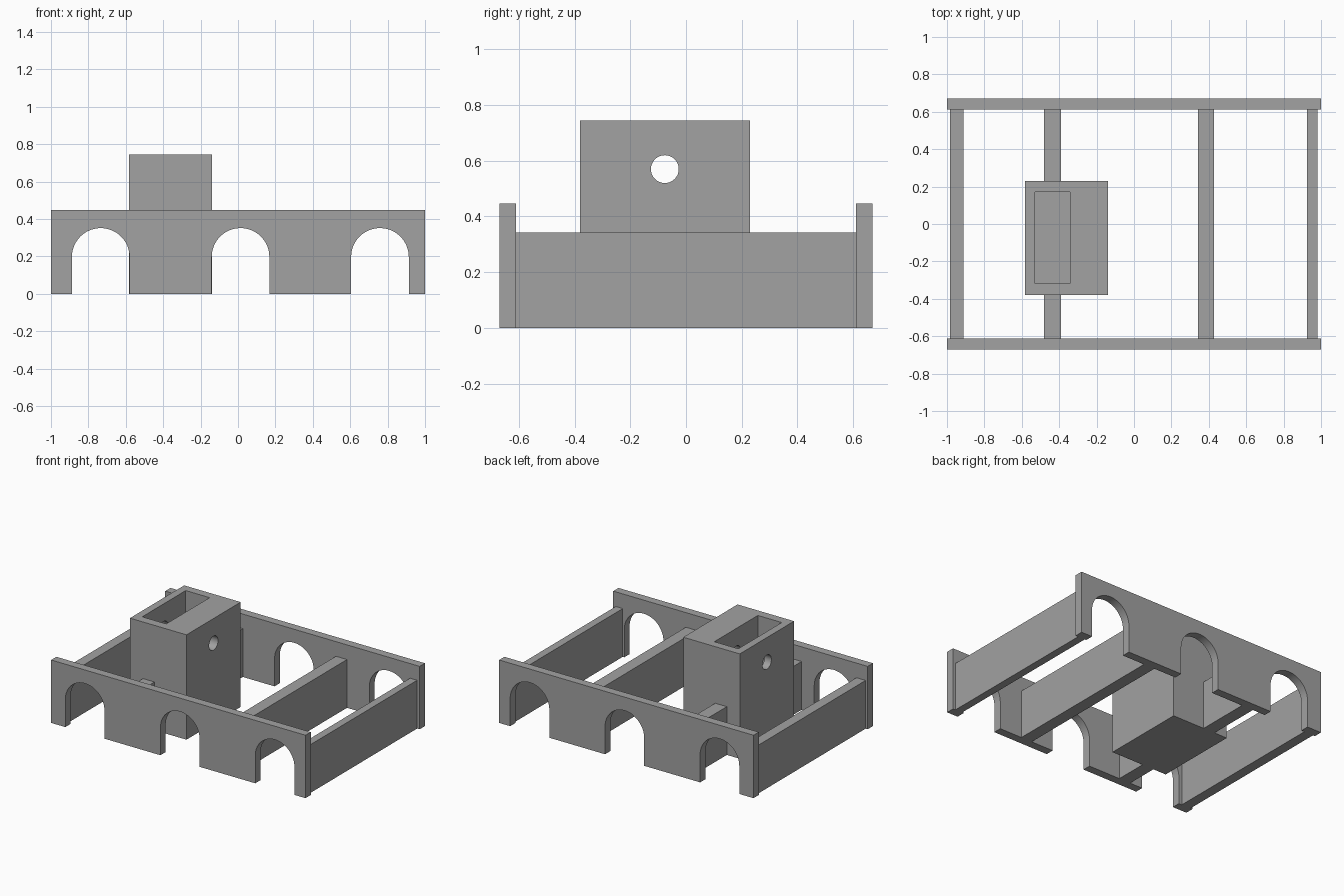
import bpy, bmesh, math
from mathutils import Matrix

if "Cube" in bpy.data.objects:
    bpy.data.objects.remove(bpy.data.objects["Cube"])

stone = bpy.data.materials.new("plain_grey")
stone.use_nodes = True
GREY = (0.36, 0.36, 0.36, 1)
stone.diffuse_color = GREY
stone.node_tree.nodes["Principled BSDF"].inputs["Base Color"].default_value = GREY


def finish(name, bm):
    bmesh.ops.recalc_face_normals(bm, faces=bm.faces)
    mesh = bpy.data.meshes.new(name)
    bm.to_mesh(mesh)
    bm.free()
    mesh.materials.append(stone)
    obj = bpy.data.objects.new(name, mesh)
    bpy.context.collection.objects.link(obj)
    return obj


def box(name, x, y, z):
    """Box from (min, max) pairs on each axis."""
    bm = bmesh.new()
    bmesh.ops.create_cube(bm, size=1)
    for v in bm.verts:
        v.co = [a + (b - a) * (c + 0.5) for (a, b), c in zip((x, y, z), v.co)]
    return finish(name, bm)


def smooth(obj):
    bpy.ops.object.select_all(action="DESELECT")
    obj.select_set(True)
    bpy.context.view_layer.objects.active = obj
    bpy.ops.object.shade_smooth_by_angle(angle=math.radians(30))


OUT, INN, WALL_H, BEAM_H = 0.67, 0.611, 0.447, 0.343
ARCH_X, ARCH_R, SPRING = (-0.734, 0.0135, 0.759), 0.154, 0.197


def arcade(name, y0, y1):
    """Long wall with three round-headed openings, extruded from its outline."""
    pts = [(-1, WALL_H), (-1, 0)]
    for cx in ARCH_X:
        pts.append((cx - ARCH_R, 0))
        for i in range(33):
            a = math.pi * (1 - i / 32)
            pts.append((cx + ARCH_R * math.cos(a), SPRING + ARCH_R * math.sin(a)))
        pts.append((cx + ARCH_R, 0))
    pts += [(1, 0), (1, WALL_H)]
    bm = bmesh.new()
    face = bm.faces.new([bm.verts.new((x, y0, z)) for x, z in pts])
    ext = bmesh.ops.extrude_face_region(bm, geom=[face], use_keep_orig=True)
    for v in ext["geom"]:
        if isinstance(v, bmesh.types.BMVert):
            v.co.y = y1
    smooth(finish(name, bm))


arcade("front_arcade_wall", -OUT, -INN)
arcade("back_arcade_wall", INN, OUT)

# Cross walls between the arcades; one is interrupted by the tower
TOWER_X, TOWER_Y, TOWER_H = (-0.583, -0.139), (-0.38, 0.229), 0.745
for name, x, y in (
    ("right_end_wall", (-0.984, -0.912), (-INN, INN)),
    ("tower_front_cross_wall", (-0.481, -0.39), (-INN, TOWER_Y[0])),
    ("tower_back_cross_wall", (-0.481, -0.39), (TOWER_Y[1], INN)),
    ("middle_cross_wall", (0.342, 0.429), (-INN, INN)),
    ("left_end_wall", (0.925, 0.98), (-INN, INN)),
):
    box(name, x, y, (0, BEAM_H))

# Hollow tower with a round hole through both side walls
tower = box("tower", TOWER_X, TOWER_Y, (0, TOWER_H))
shaft = box("shaft_cutter", (-0.53, -0.342), (-0.318, 0.17), (0.06, 1))
bm = bmesh.new()
bmesh.ops.create_cone(
    bm, cap_ends=True, segments=32, radius1=0.05, radius2=0.05, depth=1,
    matrix=Matrix.Translation((-0.36, -0.076, 0.57)) @ Matrix.Rotation(math.pi / 2, 4, "Y"))
drill = finish("hole_cutter", bm)
for cutter in (shaft, drill):
    mod = tower.modifiers.new(cutter.name, "BOOLEAN")
    mod.operation = "DIFFERENCE"
    mod.solver = "EXACT"
    mod.object = cutter
    bpy.context.view_layer.objects.active = tower
    bpy.ops.object.modifier_apply(modifier=mod.name)
    bpy.data.objects.remove(cutter)
smooth(tower)
